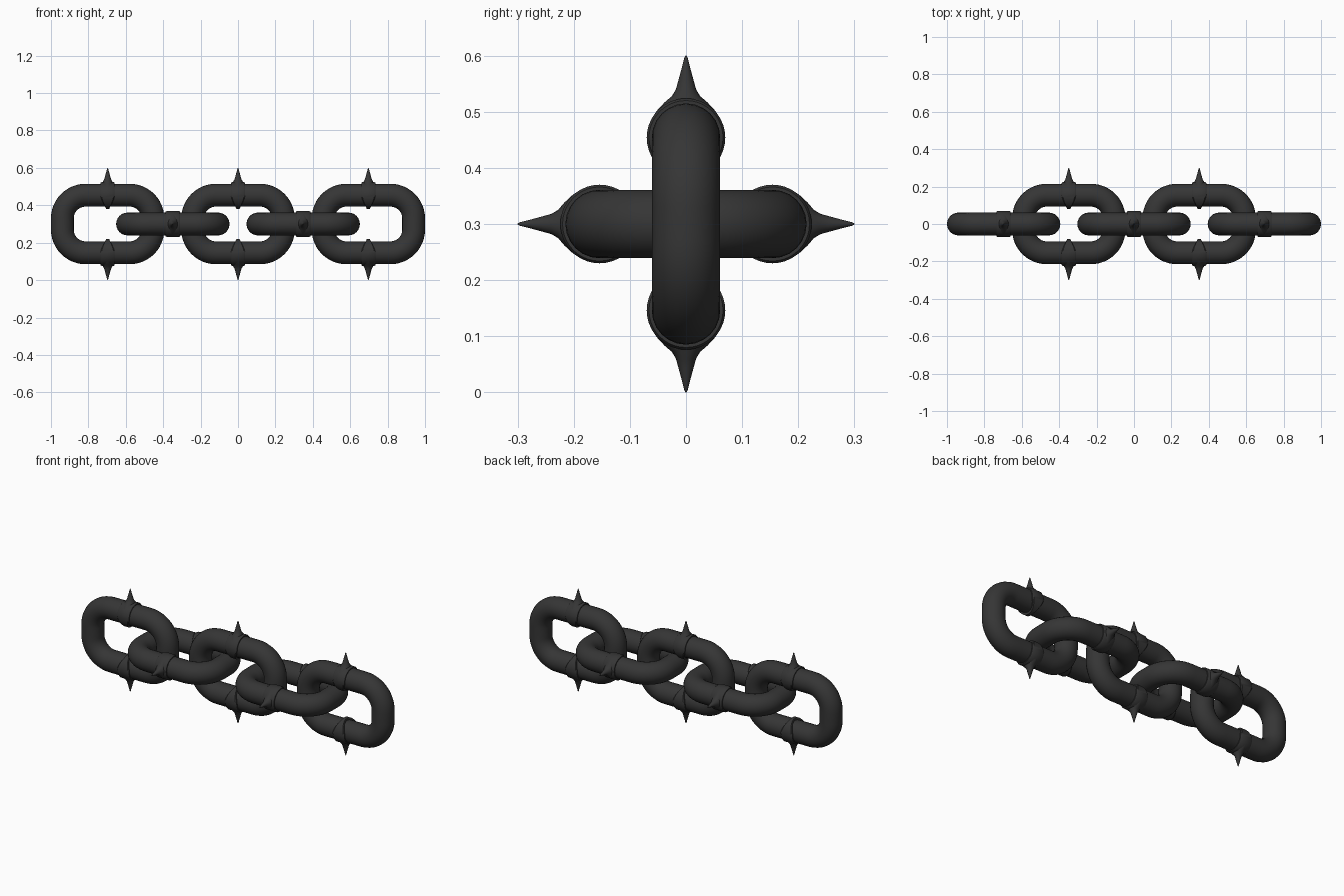
import bpy, bmesh
from math import sin, cos, pi
from mathutils import Vector

cube = bpy.data.objects.get("Cube")
if cube:
    bpy.data.objects.remove(cube)

TUBE = 0.061           # link tube radius
HALF_L, HALF_H = 0.242, 0.154   # link centre line half sizes
CORNER = 0.124
PITCH = 0.3485
MID_Z = 0.3

iron = bpy.data.materials.new("dark iron")
iron.use_nodes = True
colour = (0.036, 0.036, 0.036, 1)
iron.diffuse_color = colour
iron.node_tree.nodes["Principled BSDF"].inputs["Base Color"].default_value = colour


def skin(name, rings, closed):
    """Mesh from rings of points; closed joins the last ring to the first."""
    bm = bmesh.new()
    rows = [[bm.verts.new(p) for p in ring] for ring in rings]
    n = len(rows[0])
    for i in range(len(rows) if closed else len(rows) - 1):
        a, b = rows[i], rows[(i + 1) % len(rows)]
        for j in range(n):
            k = (j + 1) % n
            bm.faces.new((a[j], a[k], b[k], b[j]))
    if not closed:
        bm.faces.new(rows[0])
        bm.faces.new(rows[-1])
    bmesh.ops.recalc_face_normals(bm, faces=bm.faces)
    mesh = bpy.data.meshes.new(name)
    bm.to_mesh(mesh)
    bm.free()
    mesh.materials.append(iron)
    return mesh


def link_mesh():
    # Round tube swept along a rounded rectangle
    rings = []
    corners = ((1, 1), (-1, 1), (-1, -1), (1, -1))
    for q, (sx, sz) in enumerate(corners):
        centre = Vector((sx * (HALF_L - CORNER), 0, sz * (HALF_H - CORNER)))
        for s in range(13):
            a = (q + s / 12) * pi / 2
            out = Vector((cos(a), 0, sin(a)))
            ring = []
            for t in range(24):
                b = 2 * pi * t / 24
                ring.append(centre + out * (CORNER + TUBE * cos(b))
                            + Vector((0, TUBE * sin(b), 0)))
            rings.append(ring)
    return skin("link", rings, True)


def band_mesh():
    # Collar round the tube, narrowing towards the inside of the link
    rings = []
    for s in range(40):
        a = 2 * pi * s / 40
        inner = max(0, -cos(a))
        w = 0.038 - 0.028 * inner ** 1.5
        r = 0.07 + 0.003 * inner ** 4
        section = ((-w, 0.055), (-w, r - 0.004), (-0.85 * w, r),
                   (0.85 * w, r), (w, r - 0.004), (w, 0.055))
        rings.append([(x, d * sin(a), HALF_H + d * cos(a)) for x, d in section])
    return skin("band", rings, True)


def spike_mesh():
    # Flared spike, flattened at its base to fit the band
    profile = ((0.06, 0.19), (0.051, 0.203), (0.038, 0.217), (0.025, 0.228),
               (0.018, 0.24), (0.013, 0.258), (0.007, 0.28),
               (0.003, 0.296), (0.001, 0.3))
    rings = []
    for r, z in profile:
        flat = 0.72 if r > 0.03 else 1
        rings.append([(min(r * flat, 0.036) * cos(2 * pi * t / 20),
                       r * sin(2 * pi * t / 20), z) for t in range(20)])
    return skin("spike", rings, False)


def place(name, mesh, x, turn):
    obj = bpy.data.objects.new(name, mesh)
    bpy.context.collection.objects.link(obj)
    obj.location = (x, 0, MID_Z)
    obj.rotation_euler = (turn, 0, 0)
    bpy.ops.object.select_all(action="DESELECT")
    obj.select_set(True)
    bpy.context.view_layer.objects.active = obj


# One mesh per part, smoothed once and shared by every copy
link, band, spike = link_mesh(), band_mesh(), spike_mesh()
for mesh, angle in ((link, 60), (band, 35), (spike, 50)):
    place("temporary", mesh, 0, 0)
    bpy.ops.object.shade_smooth_by_angle(angle=angle * pi / 180)
    bpy.data.objects.remove(bpy.context.object)

# Five interlocked links, alternately upright and flat
for i in range(5):
    x = (i - 2) * PITCH
    turn = (i % 2) * pi / 2
    place(f"link_{i + 1}", link, x, turn)
    for side, flip in (("a", 0), ("b", pi)):
        place(f"band_{i + 1}_{side}", band, x, turn + flip)
        place(f"spike_{i + 1}_{side}", spike, x, turn + flip)
